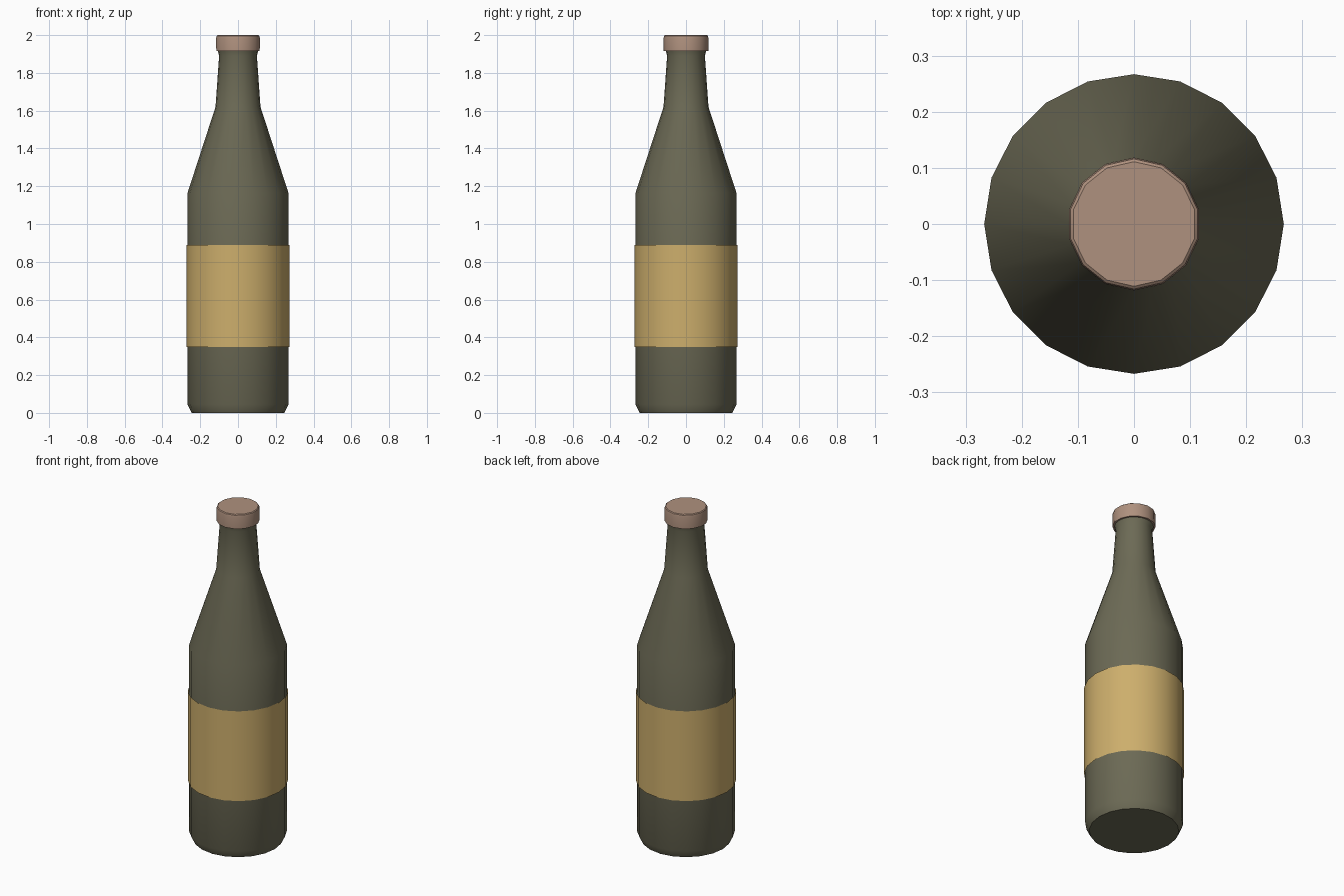
import bpy, bmesh, math

if "Cube" in bpy.data.objects:
    bpy.data.objects.remove(bpy.data.objects["Cube"])


def material(name, rgb):
    m = bpy.data.materials.new(name)
    m.diffuse_color = (*rgb, 1.0)
    m.use_nodes = True
    m.node_tree.nodes["Principled BSDF"].inputs["Base Color"].default_value = m.diffuse_color
    return m


def lathe(name, profile, sides, mat, caps=True):
    """Turn (radius, height) pairs around z, with a corner on the +y axis."""
    bm = bmesh.new()
    rings = []
    for r, z in profile:
        angles = [math.pi / 2 + 2 * math.pi * i / sides for i in range(sides)]
        rings.append([bm.verts.new((r * math.cos(a), r * math.sin(a), z)) for a in angles])
    for low, high in zip(rings, rings[1:]):
        for i in range(sides):
            j = (i + 1) % sides
            bm.faces.new((low[i], low[j], high[j], high[i]))
    if caps:
        bm.faces.new(rings[0][::-1])
        bm.faces.new(rings[-1])
    mesh = bpy.data.meshes.new(name)
    bm.to_mesh(mesh)
    bm.free()
    mesh.materials.append(mat)
    obj = bpy.data.objects.new(name, mesh)
    bpy.context.collection.objects.link(obj)
    bpy.ops.object.select_all(action='DESELECT')
    obj.select_set(True)
    bpy.context.view_layer.objects.active = obj
    bpy.ops.object.shade_smooth_by_angle(angle=math.radians(35))
    return obj


glass = material("olive glass", (0.150, 0.144, 0.091))
paper = material("tan paper", (0.61, 0.425, 0.150))
metal = material("dusty pink metal", (0.429, 0.283, 0.209))

# Bottle body: chamfered base, straight wall, shoulder, neck and lip
lathe("bottle", [(0.245, 0.0), (0.267, 0.045), (0.267, 1.165), (0.119, 1.62),
                 (0.100, 1.89), (0.107, 1.916)], 20, glass)

# Paper label: open sleeve around the body
lathe("label", [(0.273, 0.35), (0.273, 0.89)], 20, paper, caps=False)

# Crown cap with a softened top edge
lathe("cap", [(0.118, 1.915), (0.1185, 1.985), (0.116, 1.996), (0.111, 2.0)], 14, metal)
